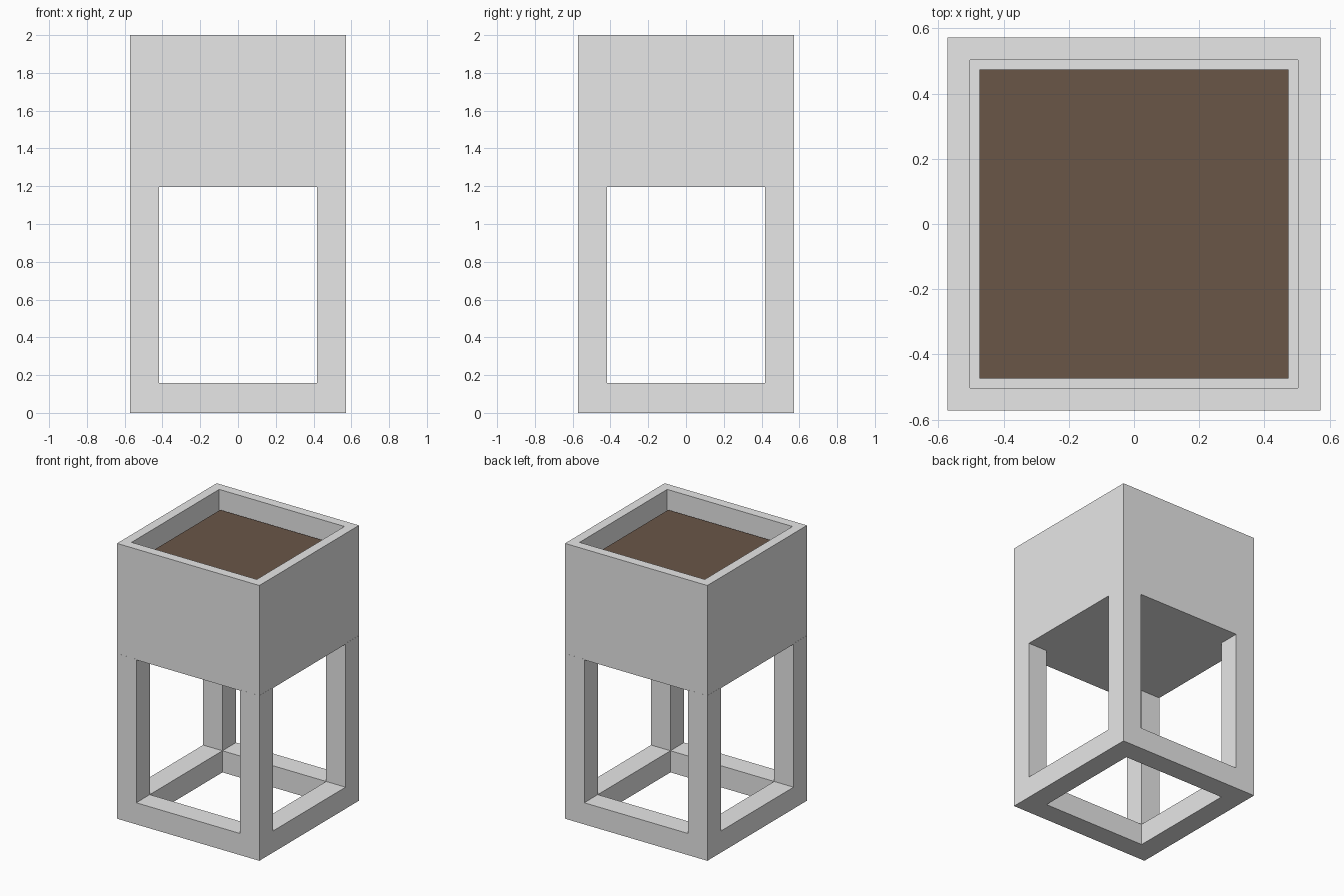
import bpy, bmesh

if "Cube" in bpy.data.objects:
    bpy.data.objects.remove(bpy.data.objects["Cube"])

FRAME_HALF, BOX_HALF, INNER_HALF = 0.5725, 0.572, 0.475
OPENING_HALF = 0.417
RAIL_H, LEG_TOP, BOX_Z, RIM_Z, SOIL_Z = 0.157, 1.2, 1.195, 2.0, 1.87


def material(name, rgb):
    mat = bpy.data.materials.new(name)
    mat.diffuse_color = (*rgb, 1.0)
    mat.use_nodes = True
    mat.node_tree.nodes["Principled BSDF"].inputs["Base Color"].default_value = mat.diffuse_color
    return mat


def finish(bm, name, mat):
    bmesh.ops.recalc_face_normals(bm, faces=bm.faces)
    mesh = bpy.data.meshes.new(name)
    bm.to_mesh(mesh)
    bm.free()
    mesh.materials.append(mat)
    obj = bpy.data.objects.new(name, mesh)
    bpy.context.collection.objects.link(obj)
    return obj


def extrude_z(bm, faces, dz, keep=False):
    geom = bmesh.ops.extrude_face_region(bm, geom=faces)["geom"]
    verts = [g for g in geom if isinstance(g, bmesh.types.BMVert)]
    bmesh.ops.translate(bm, verts=verts, vec=(0, 0, dz))
    if not keep:
        old = [f for f in faces if f.is_valid]
        bmesh.ops.delete(bm, geom=old, context='FACES_ONLY')
    return [g for g in geom if isinstance(g, bmesh.types.BMFace)]


def box(half, z0, z1):
    bm = bmesh.new()
    bmesh.ops.create_cube(bm, size=1)
    for v in bm.verts:
        v.co.x *= 2 * half
        v.co.y *= 2 * half
        v.co.z = z1 if v.co.z > 0 else z0
    return bm


grey = material("light grey", (0.80, 0.80, 0.80))
brown = material("soil brown", (0.144, 0.092, 0.064))

# Stand: square base ring with a leg rising from each corner
bm = bmesh.new()
bmesh.ops.create_grid(bm, x_segments=3, y_segments=3, size=1)
for v in bm.verts:
    for i in (0, 1):
        half = FRAME_HALF if abs(v.co[i]) > 0.9 else OPENING_HALF
        v.co[i] = half if v.co[i] > 0 else -half
centre = [f for f in bm.faces if f.calc_center_median().length < 0.1]
bmesh.ops.delete(bm, geom=centre, context='FACES')
ring = extrude_z(bm, bm.faces[:], RAIL_H, keep=True)
corners = [f for f in ring
           if min(abs(c) for c in f.calc_center_median()[:2]) > OPENING_HALF]
extrude_z(bm, corners, LEG_TOP - RAIL_H)
finish(bm, "stand_frame", grey)

# Planter box: open top with a deep recess
bm = box(BOX_HALF, BOX_Z, RIM_Z)
top = max(bm.faces, key=lambda f: f.calc_center_median().z)
bmesh.ops.inset_region(bm, faces=[top], thickness=BOX_HALF - INNER_HALF)
extrude_z(bm, [top], -0.7)
finish(bm, "planter_box", grey)

# Soil filling the recess to just under the rim
finish(box(INNER_HALF - 0.0005, RIM_Z - 0.699, SOIL_Z), "soil", brown)
